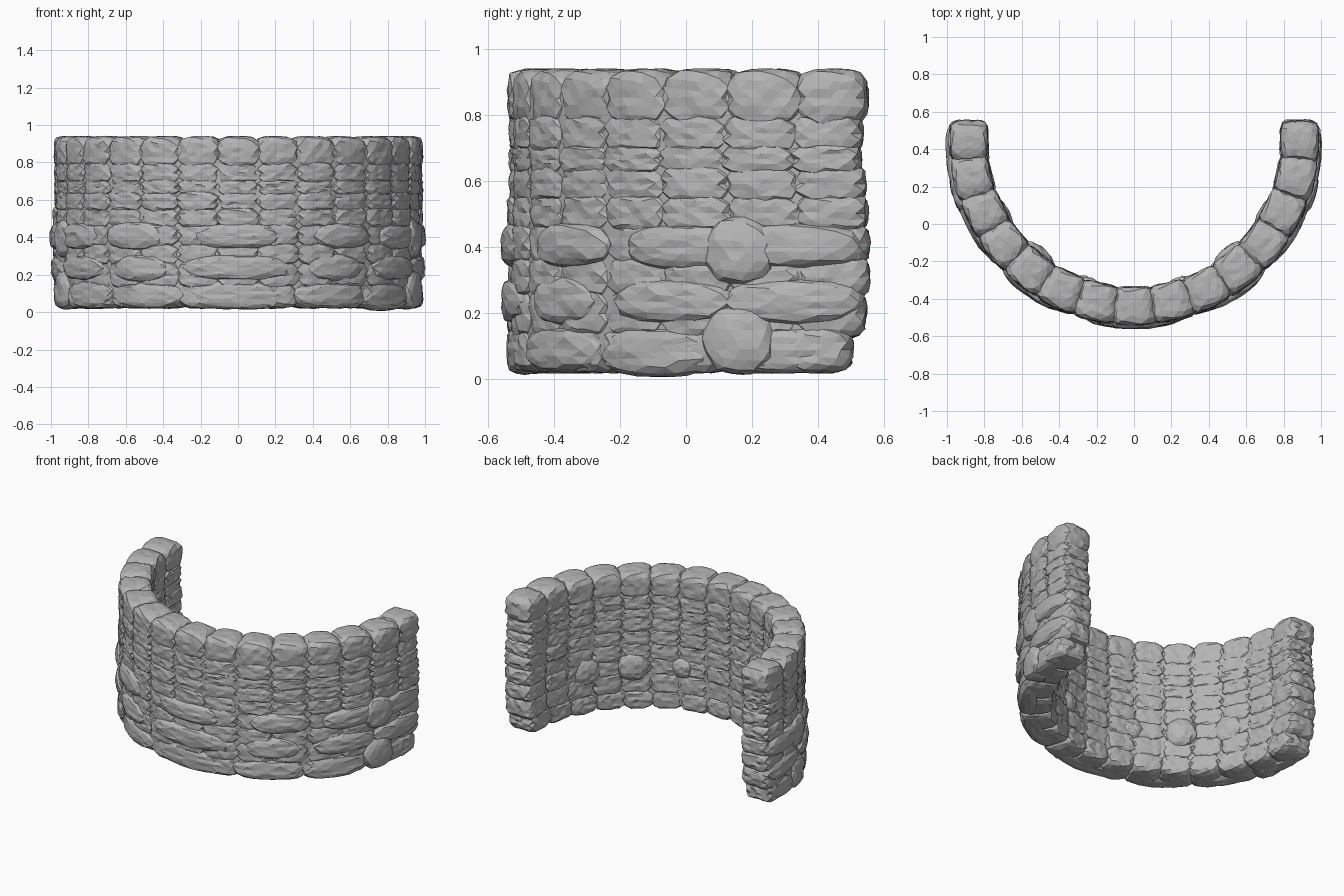
import bpy, bmesh, math, random
from mathutils import Vector

if "Cube" in bpy.data.objects:
    bpy.data.objects.remove(bpy.data.objects["Cube"])

random.seed(4)
R = 0.885                      # centreline radius of the curved wall
CY = 0.445                     # centre of the arc
QUARTER = R * math.pi / 2

stone = bpy.data.materials.new("grey stone")
stone.diffuse_color = (0.46, 0.46, 0.46, 1)
stone.use_nodes = True
stone.node_tree.nodes["Principled BSDF"].inputs["Base Color"].default_value = stone.diffuse_color


def bend(s, r, z):
    """Map distance along the wall, radius and height to a point."""
    c = max(-QUARTER, min(QUARTER, s))
    a = c / R
    x, y = r * math.sin(a), CY - r * math.cos(a)
    return Vector((x, y + abs(s - c), z))


def add_stone(bm, s0, s1, r0, r1, z0, z1, p=3.2, q=6, rough=0.006):
    """Rounded, chipped block spanning the given ranges."""
    verts = bmesh.ops.create_icosphere(bm, subdivisions=3, radius=1)["verts"]
    for v in verts:
        n = v.co.normalized()
        face = (abs(n.x) ** p + abs(n.z) ** p) ** (q / p)
        n /= (face + abs(n.y) ** q) ** (1 / q)
        j = [random.uniform(-rough, rough) for _ in range(3)]
        v.co = bend((s0 + s1) / 2 + n.x * (s1 - s0) / 2 + j[0],
                    (r0 + r1) / 2 + n.y * (r1 - r0) / 2 + j[1] * 0.7,
                    (z0 + z1) / 2 + n.z * (z1 - z0) / 2 + j[2] * 0.5)


def finish(bm, name):
    bmesh.ops.recalc_face_normals(bm, faces=bm.faces)
    me = bpy.data.meshes.new(name)
    bm.to_mesh(me)
    bm.free()
    me.materials.append(stone)
    ob = bpy.data.objects.new(name, me)
    bpy.context.collection.objects.link(ob)


# Solid core filling the joints
bm = bmesh.new()
rings = []
for i in range(41):
    s = -1.42 + 2.84 * i / 40
    rings.append([bm.verts.new(bend(s, r, z)) for r, z in
                  ((0.797, 0.06), (0.97, 0.06), (0.97, 0.89), (0.797, 0.89))])
for a, b in zip(rings, rings[1:]):
    for k in range(4):
        bm.faces.new((a[k], a[(k + 1) % 4], b[(k + 1) % 4], b[k]))
bm.faces.new(rings[0])
bm.faces.new(rings[-1][::-1])
finish(bm, "wall_core")

# Courses of stones: bottom, top, reach of the end stones
courses = [(0.02, 0.15, 1.45), (0.13, 0.27, 1.49), (0.25, 0.37, 1.50),
           (0.35, 0.47, 1.50), (0.45, 0.56, 1.495), (0.54, 0.645, 1.49),
           (0.625, 0.71, 1.475), (0.69, 0.80, 1.48), (0.775, 0.94, 1.495)]
COLUMNS = 15
for k, (z0, z1, reach) in enumerate(courses):
    bm = bmesh.new()
    w = 2 * reach / COLUMNS
    top = k == len(courses) - 1
    for i in range(COLUMNS):
        s = -reach + i * w
        lo = 0 if i == 0 else 0.012
        hi = 0 if i == COLUMNS - 1 else 0.012
        d = random.uniform(-0.006, 0.004)
        add_stone(bm, s - lo, s + w + hi, 0.785 + d, 0.985 + d,
                  z0 - (0 if k == 0 else 0.008), z1 + (0 if top else 0.008),
                  p=3.6)
    finish(bm, f"stone_course_{k + 1}")


def face_row(name, z0, z1, r1, spans):
    """Long raised stones on the outer face, mirrored left and right."""
    bm = bmesh.new()
    for a0, a1 in spans:
        for side in ((1,) if a0 < 0 else (1, -1)):
            s = sorted((side * math.radians(a0) * R, side * math.radians(a1) * R))
            add_stone(bm, s[0], s[1], 0.87, r1 + random.uniform(-0.005, 0.003),
                      z0 + random.uniform(-0.008, 0.008),
                      z1 + random.uniform(-0.008, 0.008), p=2.6, q=4)
    finish(bm, name)


# Raised bands on the outside, upper to lower
face_row("raised_band_upper", 0.335, 0.475, 1.008,
         [(-14, 14), (24, 46), (50, 73), (71, 96)])
face_row("raised_band_middle", 0.165, 0.305, 1.004,
         [(-18, 18), (22, 43), (47, 72), (70, 96)])
face_row("footing_stones", 0.015, 0.165, 0.992,
         [(-18, 18), (17, 44), (43, 68), (66, 93)])

# Large round boulders set in the outer face near each end
bm = bmesh.new()
for side in (1, -1):
    for z in (0.39, 0.12):
        s = side * math.radians(73) * R
        add_stone(bm, s - 0.105, s + 0.105, 0.87, 1.012, z - 0.105, z + 0.105,
                  p=2.2, q=4)
finish(bm, "outer_boulders")

# Bulging boulders low on the inner face
bm = bmesh.new()
for ang in (18, 40, 61):
    for side in (1, -1):
        s = side * math.radians(ang) * R
        h = 0.11 if ang > 20 else 0.08
        add_stone(bm, s - h, s + h, 0.752 if ang == 40 else 0.768, 0.88,
                  0.32 - h, 0.32 + h * 0.8, p=2.1, q=2.5)
finish(bm, "inner_boulders")
